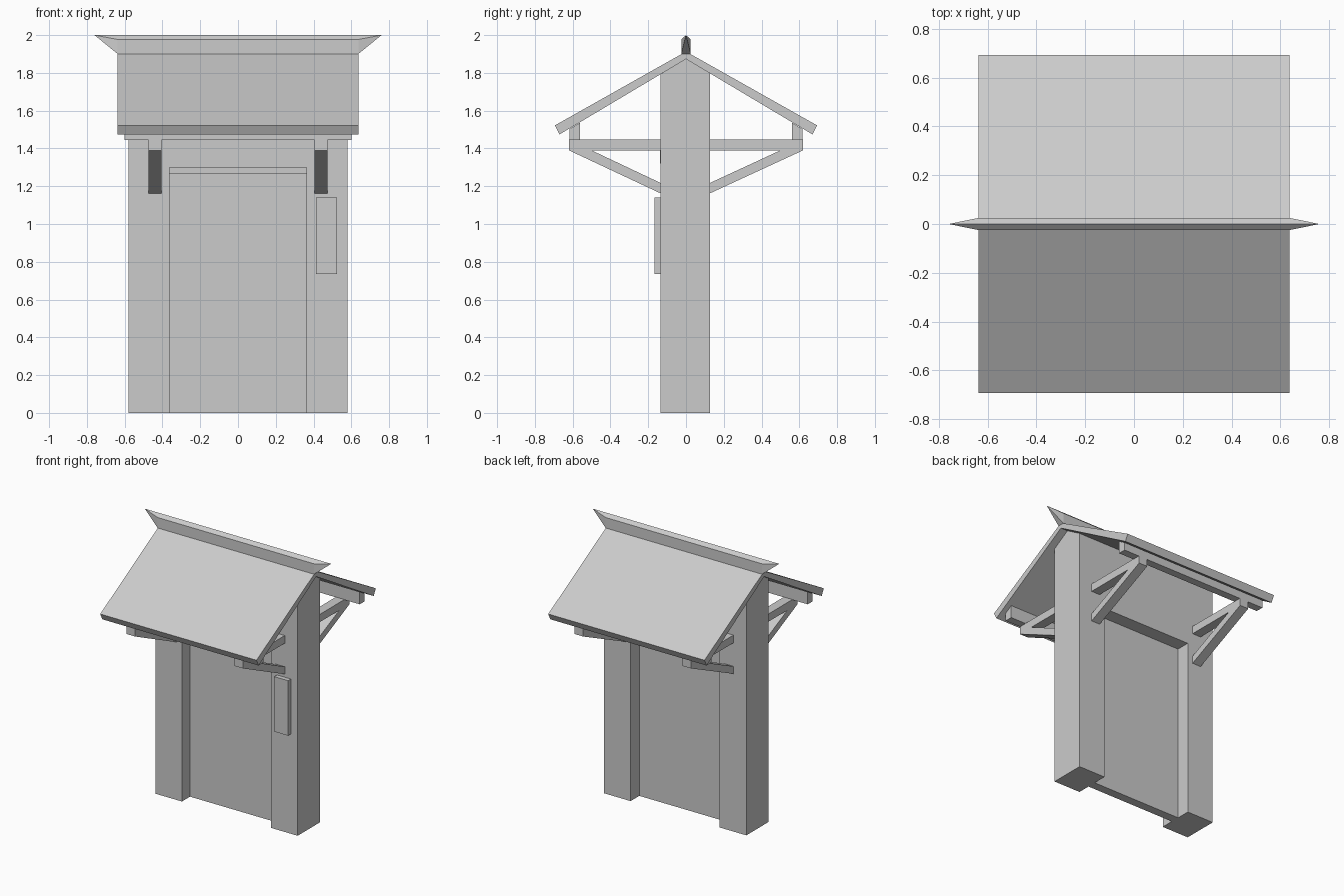
import bpy, bmesh

if "Cube" in bpy.data.objects:
    bpy.data.objects.remove(bpy.data.objects["Cube"])


def prism(name, pts, a, b, axis="x"):
    """Extrude a closed 2D profile; (y, z) along x, or (x, z) along y."""
    bm = bmesh.new()
    put = (lambda p, t: (t, p[0], p[1])) if axis == "x" else (lambda p, t: (p[0], t, p[1]))
    v0 = [bm.verts.new(put(p, a)) for p in pts]
    v1 = [bm.verts.new(put(p, b)) for p in pts]
    bm.faces.new(v0)
    bm.faces.new(v1[::-1])
    n = len(pts)
    for i in range(n):
        bm.faces.new((v0[i], v1[i], v1[(i + 1) % n], v0[(i + 1) % n]))
    return finish(name, bm)


def finish(name, bm):
    bmesh.ops.recalc_face_normals(bm, faces=bm.faces)
    me = bpy.data.meshes.new(name)
    bm.to_mesh(me)
    bm.free()
    ob = bpy.data.objects.new(name, me)
    bpy.context.collection.objects.link(ob)
    return ob


def box(name, x0, x1, y0, y1, z0, z1):
    return prism(name, [(y0, z0), (y1, z0), (y1, z1), (y0, z1)], x0, x1)


YF, YB = -0.134, 0.126          # wall front and back
PEAK, SLOPE = 1.873, 0.6        # underside of the roof


def under(y):
    return PEAK - SLOPE * abs(y)


# wall with gabled top, split into two posts and the part above the doorway
gable = [(YB, under(YB)), (0, PEAK), (YF, under(YF))]
wall = prism("gate_wall", [(YF, 0), (YB, 0)] + gable, -0.58, 0.58)
cutter = box("doorway_cutter", -0.363, 0.363, -0.5, 0.5, -0.5, 1.30)
cutter.hide_render = True
cut = wall.modifiers.new("doorway", "BOOLEAN")
cut.operation = "DIFFERENCE"
cut.solver = "EXACT"
cut.object = cutter
bpy.context.view_layer.update()
me = bpy.data.meshes.new_from_object(
    wall.evaluated_get(bpy.context.evaluated_depsgraph_get()))
wall.modifiers.clear()
wall.data = me
bpy.data.objects.remove(cutter)

# recessed door and its header strip
box("door", -0.363, 0.363, -0.04, 0.025, 0, 1.30)
box("door_header", -0.363, 0.363, -0.055, -0.04, 1.265, 1.30)

# blank boards on the front
box("lintel_board", -0.258, 0.258, YF - 0.004, YF, 1.32, 1.445)
box("side_board", 0.412, 0.525, -0.167, YF, 0.735, 1.14)

# roof slab
prism("roof", [(0, 1.913), (0.694, 1.522), (0.67, 1.474), (0, PEAK),
               (-0.67, 1.474), (-0.694, 1.522)], -0.637, 0.637)

# purlins and brackets on both sides
for s, side in ((-1, "front"), (1, "back")):
    face = YF if s < 0 else YB
    prism(side + "_purlin", [(s * 0.56, 1.445), (s * 0.617, 1.445),
          (s * 0.617, under(0.617)), (s * 0.56, under(0.56))], -0.6, 0.6)
    for c, hand in ((-0.44, "left"), (0.44, "right")):
        x0, x1 = c - 0.035, c + 0.035
        prism(f"{side}_{hand}_arm", [(face, 1.39), (s * 0.62, 1.39),
              (s * 0.62, 1.447), (face, 1.447)], x0, x1)
        prism(f"{side}_{hand}_brace", [(face, 1.162), (s * 0.62, 1.39),
              (s * 0.5, 1.39), (face, 1.217)], x0, x1)

# ridge cap: five-sided bar drawn out to a raised point at each end
bm = bmesh.new()
profile = [(-0.025, 1.90), (0.025, 1.90), (0.025, 1.977), (-0.025, 1.977)]
ends = [[bm.verts.new((x, y, z)) for y, z in profile] for x in (-0.637, 0.637)]
tips = [bm.verts.new((x, 0, 2.0)) for x in (-0.76, 0.76)]
L, R = ends
for i in range(3):
    bm.faces.new((L[i - 1], L[i], R[i], R[i - 1])) if i else bm.faces.new((L[0], L[3], R[3], R[0]))
for e, t in zip(ends, tips):
    bm.faces.new((e[0], e[1], t))
    bm.faces.new((e[1], e[2], t))
    bm.faces.new((e[3], e[0], t))
bm.faces.new((L[2], R[2], tips[1], tips[0]))
bm.faces.new((L[3], R[3], tips[1], tips[0]))
finish("ridge_cap", bm)
